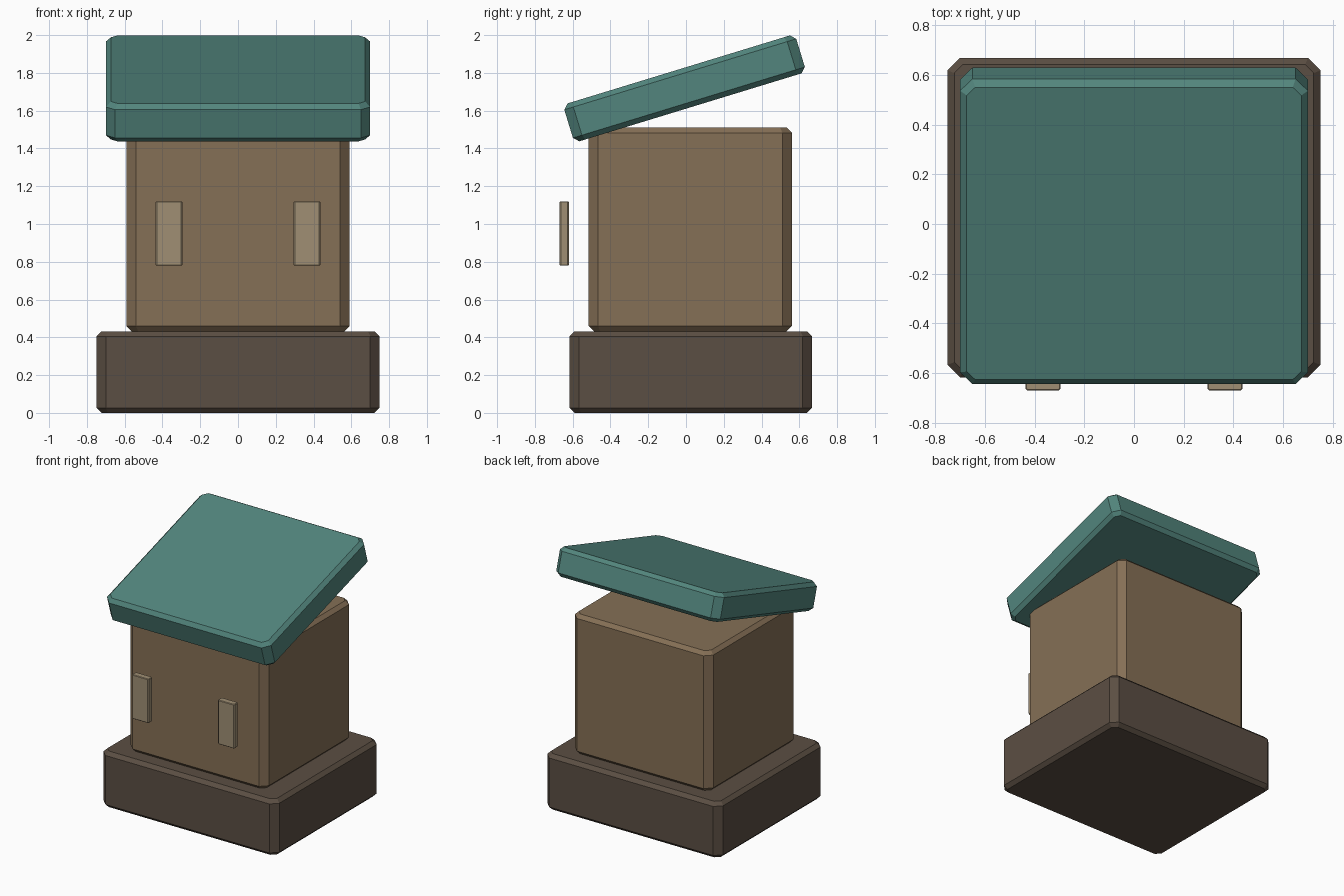
import bpy, bmesh, math
from mathutils import Matrix

if "Cube" in bpy.data.objects:
    bpy.data.objects.remove(bpy.data.objects["Cube"])


def material(name, rgb):
    m = bpy.data.materials.new(name)
    m.diffuse_color = (*rgb, 1.0)
    m.use_nodes = True
    m.node_tree.nodes["Principled BSDF"].inputs["Base Color"].default_value = m.diffuse_color
    return m


def octagon(hx, hy, c):
    """Rectangle outline with clipped corners, counter-clockwise."""
    return [(hx, -hy + c), (hx, hy - c), (hx - c, hy), (-hx + c, hy),
            (-hx, hy - c), (-hx, -hy + c), (-hx + c, -hy), (hx - c, -hy)]


def chamfered_block(name, size, centre, corner, rim, mat, tilt=0.0):
    """Block with clipped upright corners and a narrower chamfer on top and bottom rims."""
    hx, hy, hz = (s / 2 for s in size)
    k = corner - rim * (2 - math.sqrt(2))  # keeps the inset outline parallel
    levels = [(-hz, rim, k), (-hz + rim, 0, corner),
              (hz - rim, 0, corner), (hz, rim, k)]
    bm = bmesh.new()
    rings = [[bm.verts.new((x, y, z)) for x, y in octagon(hx - i, hy - i, c)]
             for z, i, c in levels]
    for a, b in zip(rings, rings[1:]):
        for j in range(8):
            n = (j + 1) % 8
            bm.faces.new((a[j], a[n], b[n], b[j]))
    bm.faces.new(rings[0][::-1])
    bm.faces.new(rings[-1])
    bm.transform(Matrix.Rotation(tilt, 4, 'X'))
    mesh = bpy.data.meshes.new(name)
    bm.to_mesh(mesh)
    bm.free()
    mesh.materials.append(mat)
    ob = bpy.data.objects.new(name, mesh)
    ob.location = centre
    bpy.context.collection.objects.link(ob)
    return ob


stone = material("dark_stone", (0.105, 0.077, 0.056))
wall = material("tan_wall", (0.235, 0.16, 0.092))
teal = material("teal_roof", (0.085, 0.235, 0.205))
pane = material("pale_window", (0.35, 0.275, 0.175))

# Plinth and walls
chamfered_block("base", (1.5, 1.285, 0.432), (0, 0.0255, 0.216), 0.05, 0.027, stone)
chamfered_block("body", (1.18, 1.075, 1.078), (0, 0.0225, 0.971), 0.05, 0.027, wall)

# Sloping slab roof, low at the front
chamfered_block("roof", (1.4, 1.284, 0.21), (0, -0.0075, 1.718), 0.05, 0.027, teal,
                math.radians(17))

# Pair of windows standing proud of the front
for side, label in ((-1, "left"), (1, "right")):
    chamfered_block(label + "_window", (0.142, 0.05, 0.34),
                    (side * 0.366, -0.645, 0.95), 0.008, 0.004, pane)
